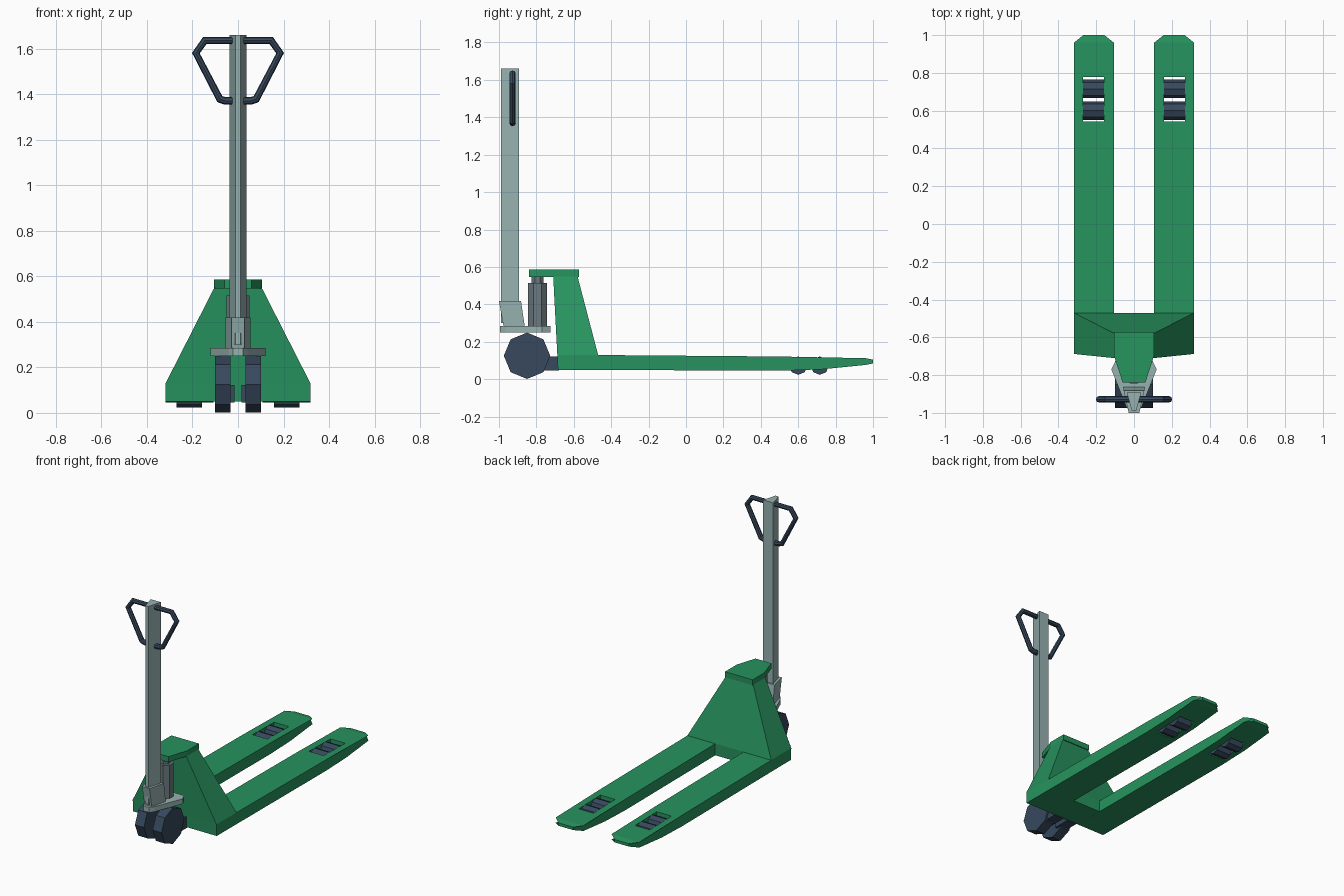
import bpy, bmesh, math
from mathutils import Matrix

if "Cube" in bpy.data.objects:
    bpy.data.objects.remove(bpy.data.objects["Cube"])


def material(name, rgb):
    m = bpy.data.materials.new(name)
    m.diffuse_color = (*rgb, 1)
    m.use_nodes = True
    m.node_tree.nodes["Principled BSDF"].inputs["Base Color"].default_value = m.diffuse_color
    return m


GREEN = material("green paint", (0.020, 0.292, 0.113))
STEEL = material("pale steel", (0.305, 0.445, 0.435))
DARK = material("dark rubber", (0.038, 0.066, 0.110))
GREY = material("pump grey", (0.150, 0.195, 0.215))


def finish(bm, name, mat):
    bmesh.ops.recalc_face_normals(bm, faces=bm.faces[:])
    me = bpy.data.meshes.new(name)
    bm.to_mesh(me)
    bm.free()
    ob = bpy.data.objects.new(name, me)
    bpy.context.collection.objects.link(ob)
    me.materials.append(mat)
    return ob


def loft(name, mat, rings):
    """Skin a stack of equal-length rings of points and cap both ends."""
    bm = bmesh.new()
    vr = [[bm.verts.new(p) for p in r] for r in rings]
    n = len(vr[0])
    for a, b in zip(vr, vr[1:]):
        for i in range(n):
            j = (i + 1) % n
            bm.faces.new((a[i], a[j], b[j], b[i]))
    bm.faces.new(vr[0])
    bm.faces.new(vr[-1])
    return finish(bm, name, mat)


def rect(hx, y0, y1, z):
    return [(-hx, y0, z), (hx, y0, z), (hx, y1, z), (-hx, y1, z)]


def trapezoid(front, back, y0, y1, z):
    return [(-front, y0, z), (front, y0, z), (back, y1, z), (-back, y1, z)]


def plate(name, mat, half, z0, z1):
    """Plate symmetric in x, from the outline of its right half."""
    pts = half + [(-x, y) for x, y in reversed(half)]
    return loft(name, mat, [[(x, y, z) for x, y in pts] for z in (z0, z1)])


def box(name, mat, x0, x1, y0, y1, z0, z1):
    return loft(name, mat, [[(x0, y0, z), (x1, y0, z), (x1, y1, z), (x0, y1, z)]
                            for z in (z0, z1)])


def cylinder(name, mat, r, depth, loc, sides=8, axis='Z', turn=0.0):
    bm = bmesh.new()
    m = Matrix.Translation(loc)
    if axis == 'X':
        m = m @ Matrix.Rotation(math.pi / 2, 4, 'Y')
    m = m @ Matrix.Rotation(turn, 4, 'Z')
    bmesh.ops.create_cone(bm, cap_ends=True, segments=sides, radius1=r,
                          radius2=r, depth=depth, matrix=m)
    return finish(bm, name, mat)


# forks: side profile across the width, tip corners cut, roller window cut out
profile = [(-0.60, 0.05), (0.50, 0.045), (0.72, 0.052), (0.86, 0.066), (0.96, 0.076),
           (1.00, 0.084), (1.00, 0.104), (0.96, 0.112), (0.50, 0.121), (-0.60, 0.13)]
for side, s in (("right", 1), ("left", -1)):
    rings = []
    for x, inset in ((0.107, 0.05), (0.318, -0.05)):
        rings.append([(s * (x + (inset if y > 0.97 else 0)), y, z) for y, z in profile])
    fork = loft(side + "_fork", GREEN, rings)
    x0, x1 = sorted((s * 0.158, s * 0.27))
    cutter = box("cutter", GREEN, x0, x1, 0.543, 0.778, -0.1, 0.3)
    cutter.hide_render = True
    mod = fork.modifiers.new("window", 'BOOLEAN')
    mod.operation, mod.solver, mod.object = 'DIFFERENCE', 'EXACT', cutter
    bpy.context.view_layer.objects.active = fork
    bpy.ops.object.modifier_apply(modifier=mod.name)
    bpy.data.objects.remove(cutter)
    # load rollers inside the window
    for i, y in enumerate((0.60, 0.715)):
        cylinder(f"{side}_load_roller_{i + 1}", DARK, 0.049, 0.110,
                 (s * 0.214, y, 0.072), 8, 'X', 0)
    # steering wheel and its lug
    cylinder(side + "_steering_wheel", DARK, 0.124, 0.068,
             (s * 0.067, -0.85, 0.125), 8, 'X', 0)
    x0, x1 = sorted((s * 0.016, s * 0.09))
    box(side + "_wheel_lug", DARK, x0, x1, -0.80, -0.68, 0.045, 0.122)

# sloped body joining the forks
loft("body", GREEN, [rect(0.318, -0.685, -0.47, 0.05),
                     rect(0.318, -0.688, -0.47, 0.13),
                     rect(0.104, -0.71, -0.58, 0.55)])
plate("top_plate", GREEN, [(0.06, -0.84), (0.105, -0.70), (0.105, -0.573)], 0.547, 0.585)

# hydraulic pump
cylinder("pump_cylinder", GREY, 0.055, 0.235, (0, -0.793, 0.397), 8, turn=math.pi / 8)
cylinder("pump_piston", GREY, 0.035, 0.05, (0, -0.793, 0.530), 8, turn=math.pi / 8)

# steering bracket and mast
plate("steering_plate", STEEL,
      [(0.022, -0.995), (0.042, -0.965), (0.12, -0.77), (0.098, -0.725)], 0.25, 0.285)
loft("mast_socket", STEEL, [trapezoid(0.028, 0.055, -0.975, -0.862, 0.28),
                            trapezoid(0.028, 0.055, -1.0, -0.882, 0.418)])
loft("mast", STEEL, [trapezoid(0.012, 0.038, -0.988, -0.892, z) for z in (0.30, 1.66)])

# handle loop
half = [(0.055, 1.37), (0.08, 1.378), (0.185, 1.58), (0.146, 1.635)]
path = half + [(-x, z) for x, z in reversed(half)]
cu = bpy.data.curves.new("handle", 'CURVE')
cu.dimensions = '3D'
cu.bevel_depth = 0.017
cu.bevel_resolution = 2
sp = cu.splines.new('POLY')
sp.points.add(len(path) - 1)
for p, (x, z) in zip(sp.points, path):
    p.co = (x, -0.928, z, 1)
sp.use_cyclic_u = True
sp.use_smooth = False
cu.materials.append(DARK)
handle = bpy.data.objects.new("handle", cu)
bpy.context.collection.objects.link(handle)
bpy.ops.object.select_all(action='DESELECT')
handle.select_set(True)
bpy.context.view_layer.objects.active = handle
bpy.ops.object.convert(target='MESH')
